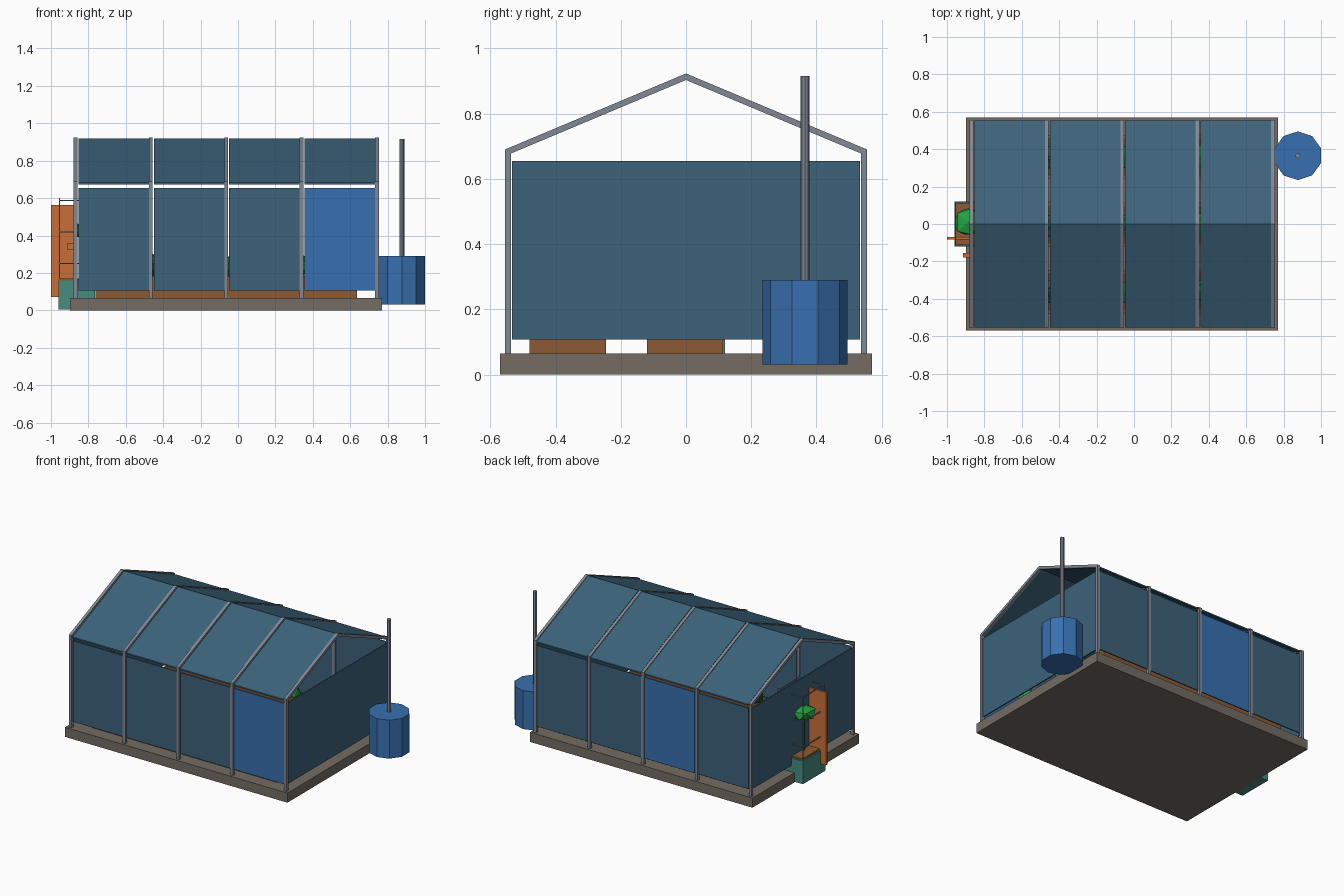
import bpy, bmesh, math, random
from mathutils import Vector

if "Cube" in bpy.data.objects:
    bpy.data.objects.remove(bpy.data.objects["Cube"])

random.seed(4)


def mat(name, r, g, b):
    lin = [((c / 255 + 0.055) / 1.055) ** 2.4 for c in (r, g, b)]
    m = bpy.data.materials.new(name)
    m.diffuse_color = (*lin, 1)
    m.use_nodes = True
    m.node_tree.nodes["Principled BSDF"].inputs["Base Color"].default_value = m.diffuse_color
    return m


GLASS = mat("slate_glass", 60, 98, 122)
BLUE = mat("blue_plastic", 56, 112, 176)
STEEL = mat("grey_steel", 128, 136, 148)
STONE = mat("stone", 116, 108, 98)
WOOD = mat("bed_wood", 140, 90, 52)
ORANGE = mat("door_orange", 200, 112, 56)
TEAL = mat("planter_teal", 72, 140, 128)
SOIL = mat("soil", 92, 62, 42)
LEAF = mat("bright_leaf", 34, 165, 66)
DARK_LEAF = mat("dark_leaf", 34, 92, 52)


def finish(name, bm, m):
    bmesh.ops.recalc_face_normals(bm, faces=bm.faces)
    me = bpy.data.meshes.new(name)
    bm.to_mesh(me)
    bm.free()
    me.materials.append(m)
    ob = bpy.data.objects.new(name, me)
    bpy.context.collection.objects.link(ob)
    return ob


def box(name, x, y, z, m):
    """Box from (min, max) ranges."""
    bm = bmesh.new()
    bmesh.ops.create_cube(bm, size=1)
    for v in bm.verts:
        v.co = [r[0] + (c + 0.5) * (r[1] - r[0]) for c, r in zip(v.co, (x, y, z))]
    return finish(name, bm, m)


def extrude_yz(name, profile, x0, x1, m):
    """Extrude a closed y-z outline along x."""
    bm = bmesh.new()
    face = bm.faces.new([bm.verts.new((x0, y, z)) for y, z in profile])
    ext = bmesh.ops.extrude_face_region(bm, geom=[face])["geom"]
    bmesh.ops.translate(bm, vec=(x1 - x0, 0, 0),
                        verts=[v for v in ext if isinstance(v, bmesh.types.BMVert)])
    return finish(name, bm, m)


def prism(name, x, y, z0, z1, radius, sides, m):
    bm = bmesh.new()
    rings = [[bm.verts.new((x + radius * math.sin(a), y + radius * math.cos(a), z))
              for a in (2 * math.pi * i / sides for i in range(sides))] for z in (z0, z1)]
    for i in range(sides):
        j = (i + 1) % sides
        bm.faces.new((rings[0][i], rings[0][j], rings[1][j], rings[1][i]))
    for r in rings:
        bm.faces.new(r)
    return finish(name, bm, m)


def foliage(name, centre, size, m):
    """Low-poly jittered clump of leaves."""
    bm = bmesh.new()
    bmesh.ops.create_icosphere(bm, subdivisions=1, radius=1)
    for v in bm.verts:
        k = random.uniform(0.8, 1.1)
        v.co = Vector([c + d * s * k for c, d, s in zip(centre, v.co, size)])
    return finish(name, bm, m)


# Foundation slab
box("foundation", (-0.897, 0.77), (-0.57, 0.57), (0, 0.065), STONE)

# Five portal frames
FRAMES = [-0.869 + 0.403 * i for i in range(5)]
outer = [(0.555, 0.065), (0.555, 0.69), (0, 0.923)]
inner = [(0.536, 0.065), (0.536, 0.678), (0, 0.903)]
arch = (outer + [(-y, z) for y, z in outer[1::-1]]
        + [(-y, z) for y, z in inner] + inner[1::-1])
arch = [p for i, p in enumerate(arch) if p != arch[i - 1]]
for i, x in enumerate(FRAMES):
    extrude_yz(f"portal_frame_{i + 1}", arch, x - 0.01, x + 0.01, STEEL)

# Wall and roof panels in each bay; one bay per side is blue
for i in range(4):
    x0, x1 = FRAMES[i] + 0.016, FRAMES[i + 1] - 0.01
    for side, label in ((-1, "front"), (1, "back")):
        colour = BLUE if (side, i) in ((-1, 3), (1, 1)) else GLASS
        y = side * 0.546
        box(f"{label}_wall_panel_{i + 1}", (x0, x1), (y - 0.004, y + 0.004),
            (0.107, 0.655), colour)
        roof = [(side * 0.553, 0.674), (side * 0.553, 0.683), (0, 0.919), (0, 0.910)]
        extrude_yz(f"{label}_roof_panel_{i + 1}", roof, x0, x1, GLASS)

# End walls, open gables above
for x, label in ((FRAMES[0], "left"), (FRAMES[4], "right")):
    box(f"{label}_end_wall", (x - 0.004, x + 0.004), (-0.533, 0.533), (0.107, 0.655), GLASS)

# Open door and handle
box("door", (-1.0, -0.862), (-0.084, -0.07), (0.07, 0.562), ORANGE)
box("door_handle", (-0.915, -0.873), (-0.178, -0.155), (0.323, 0.358), ORANGE)

# Three growing beds with soil and rows of plants
for b, y in enumerate((-0.363, -0.003, 0.36)):
    box(f"growing_bed_{b + 1}", (-0.762, 0.637), (y - 0.117, y + 0.117), (0.065, 0.18), WOOD)
    box(f"bed_soil_{b + 1}", (-0.745, 0.62), (y - 0.1, y + 0.1), (0.175, 0.187), SOIL)
    for i in range(7):
        foliage(f"bed_plant_{b + 1}_{i + 1}", (-0.66 + 0.2 * i, y, 0.24), (0.07, 0.07, 0.06),
                LEAF if i >= 4 else DARK_LEAF)

# Planter with soil
box("planter", (-0.96, -0.765), (-0.12, 0.12), (0.004, 0.16), TEAL)
box("planter_soil", (-0.952, -0.772), (-0.112, 0.112), (0.158, 0.17), WOOD)

# Climbing cage: corner stakes and rings
R = 0.003
for x in (-0.955, -0.77):
    for y in (-0.112, 0.112):
        box("cage_stake", (x - R, x + R), (y - R, y + R), (0.16, 0.6), STEEL)
    for z in (0.25, 0.42, 0.588):
        box("cage_cross_bar", (x - R, x + R), (-0.112, 0.112), (z - R, z + R), STEEL)
for y in (-0.112, 0.112):
    for z in (0.25, 0.42, 0.588):
        box("cage_side_bar", (-0.955, -0.77), (y - R, y + R), (z - R, z + R), STEEL)

# Climbing plant
prism("climber_stem", -0.885, 0.0, 0.165, 0.42, 0.006, 6, DARK_LEAF)
foliage("climber_leaves", (-0.885, 0.01, 0.43), (0.078, 0.088, 0.05), LEAF)

# Rain barrel and downpipe
prism("rain_barrel", 0.876, 0.365, 0.03, 0.29, 0.13, 10, BLUE)
prism("downpipe", 0.876, 0.365, 0.285, 0.915, 0.0135, 8, STEEL)
